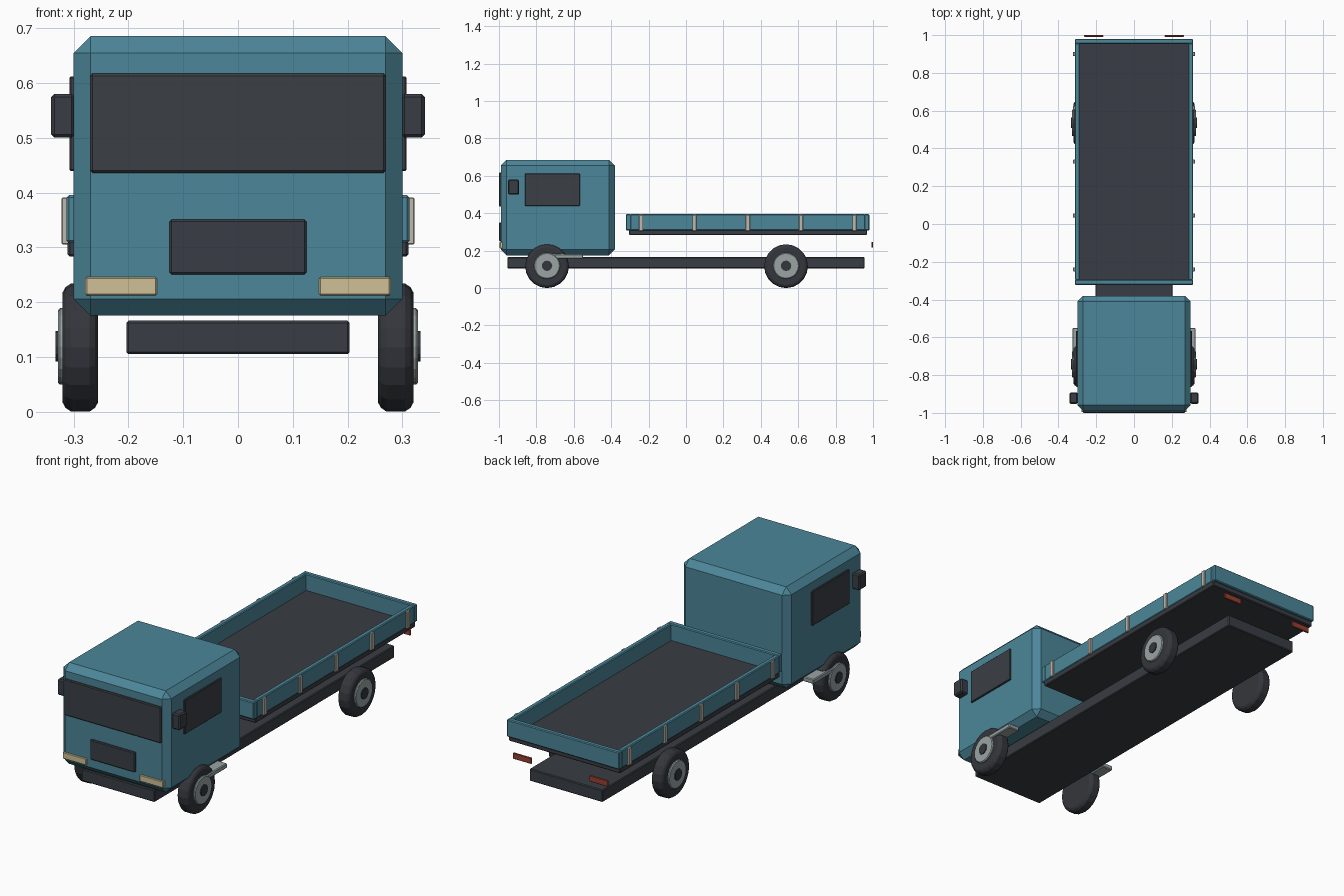
import bpy, bmesh, math

if "Cube" in bpy.data.objects:
    bpy.data.objects.remove(bpy.data.objects["Cube"])


def material(name, rgb):
    m = bpy.data.materials.new(name)
    m.diffuse_color = (*rgb, 1)
    m.use_nodes = True
    m.node_tree.nodes["Principled BSDF"].inputs["Base Color"].default_value = m.diffuse_color
    return m


TEAL = material("teal paint", (0.072, 0.238, 0.319))
DARK = material("dark grey", (0.040, 0.046, 0.056))
GLASS = material("dark glass", (0.043, 0.050, 0.060))
TYRE = material("tyre rubber", (0.034, 0.037, 0.045))
METAL = material("light grey metal", (0.32, 0.37, 0.37))
STAKE = material("warm grey", (0.53, 0.49, 0.42))
LAMP = material("cream lamp", (0.62, 0.53, 0.31))
RED = material("red lamp", (0.31, 0.05, 0.032))


def add_object(name, bm, mat):
    bmesh.ops.recalc_face_normals(bm, faces=bm.faces)
    me = bpy.data.meshes.new(name)
    bm.to_mesh(me)
    bm.free()
    me.materials.append(mat)
    ob = bpy.data.objects.new(name, me)
    bpy.context.collection.objects.link(ob)
    return ob


def box(name, xs, ys, zs, mat, bevel=0.004):
    """Chamfered box spanning the given ranges."""
    bm = bmesh.new()
    bmesh.ops.create_cube(bm, size=1)
    for v in bm.verts:
        for i, (lo, hi) in enumerate((xs, ys, zs)):
            v.co[i] = hi if v.co[i] > 0 else lo
    if bevel:
        bmesh.ops.bevel(bm, geom=bm.edges[:], offset=bevel, segments=1, affect='EDGES')
    return add_object(name, bm, mat)


def pair(name, xs, ys, zs, mat, bevel=0.004):
    """Box on the right side and its mirror on the left."""
    box(name + "_right", xs, ys, zs, mat, bevel)
    box(name + "_left", (-xs[1], -xs[0]), ys, zs, mat, bevel)


def lathe(name, profile, side, y, z, mat, n=20):
    """Closed turned part around the x axis; profile is (x, radius)."""
    bm = bmesh.new()
    rings = [[bm.verts.new((side * x,
                            y + r * math.cos(2 * math.pi * k / n),
                            z + r * math.sin(2 * math.pi * k / n)))
              for k in range(n)] for x, r in profile]
    for a, b in zip(rings, rings[1:]):
        for k in range(n):
            j = (k + 1) % n
            bm.faces.new((a[k], a[j], b[j], b[k]))
    bm.faces.new(rings[0])
    bm.faces.new(rings[-1])
    return add_object(name, bm, mat)


# Chassis and cab
box("chassis", (-0.204, 0.204), (-0.955, 0.955), (0.105, 0.166), DARK)
box("cab", (-0.30, 0.30), (-0.99, -0.38), (0.175, 0.686), TEAL, 0.031)

# Cab front details
box("windscreen", (-0.27, 0.27), (-1.0, -0.986), (0.436, 0.617), GLASS)
box("grille", (-0.125, 0.125), (-0.999, -0.986), (0.25, 0.351), DARK)
pair("headlight", (0.148, 0.279), (-0.996, -0.978), (0.212, 0.246), LAMP, 0.003)

# Cab side details
pair("side_window", (0.296, 0.308), (-0.862, -0.567), (0.439, 0.612), GLASS, 0.003)
pair("mirror", (0.298, 0.341), (-0.952, -0.892), (0.50, 0.58), DARK, 0.006)
pair("step", (0.265, 0.326), (-0.718, -0.55), (0.157, 0.181), METAL)

# Load bed: floor, side boards and end boards
box("bed_floor", (-0.311, 0.311), (-0.305, 0.968), (0.283, 0.312), DARK)
pair("side_board", (0.288, 0.313), (-0.297, 0.958), (0.308, 0.395), TEAL)
box("front_board", (-0.313, 0.313), (-0.322, -0.294), (0.308, 0.395), TEAL)
box("tail_board", (-0.313, 0.313), (0.954, 0.98), (0.308, 0.395), TEAL)

# Stakes along the bed sides
for i in range(5):
    y = -0.24 + 0.285 * i
    pair(f"stake_{i + 1}", (0.306, 0.322), (y - 0.011, y + 0.011), (0.305, 0.391), STAKE, 0.002)

# Tail lights
pair("tail_light", (0.162, 0.265), (0.991, 1.0), (0.217, 0.247), RED, 0.002)

# Wheels
tyre = [(0.256, 0.101), (0.261, 0.110), (0.271, 0.117),
        (0.305, 0.117), (0.315, 0.110), (0.320, 0.101)]
for side, s_name in ((1, "right"), (-1, "left")):
    for y, e_name in ((-0.743, "front"), (0.535, "rear")):
        tag = f"{e_name}_{s_name}"
        lathe("tyre_" + tag, tyre, side, y, 0.117, TYRE)
        lathe("rim_" + tag, [(0.31, 0.07), (0.325, 0.07), (0.329, 0.066)],
              side, y, 0.119, METAL)
        lathe("hub_" + tag, [(0.32, 0.028), (0.333, 0.028)], side, y, 0.119, TYRE, 12)
